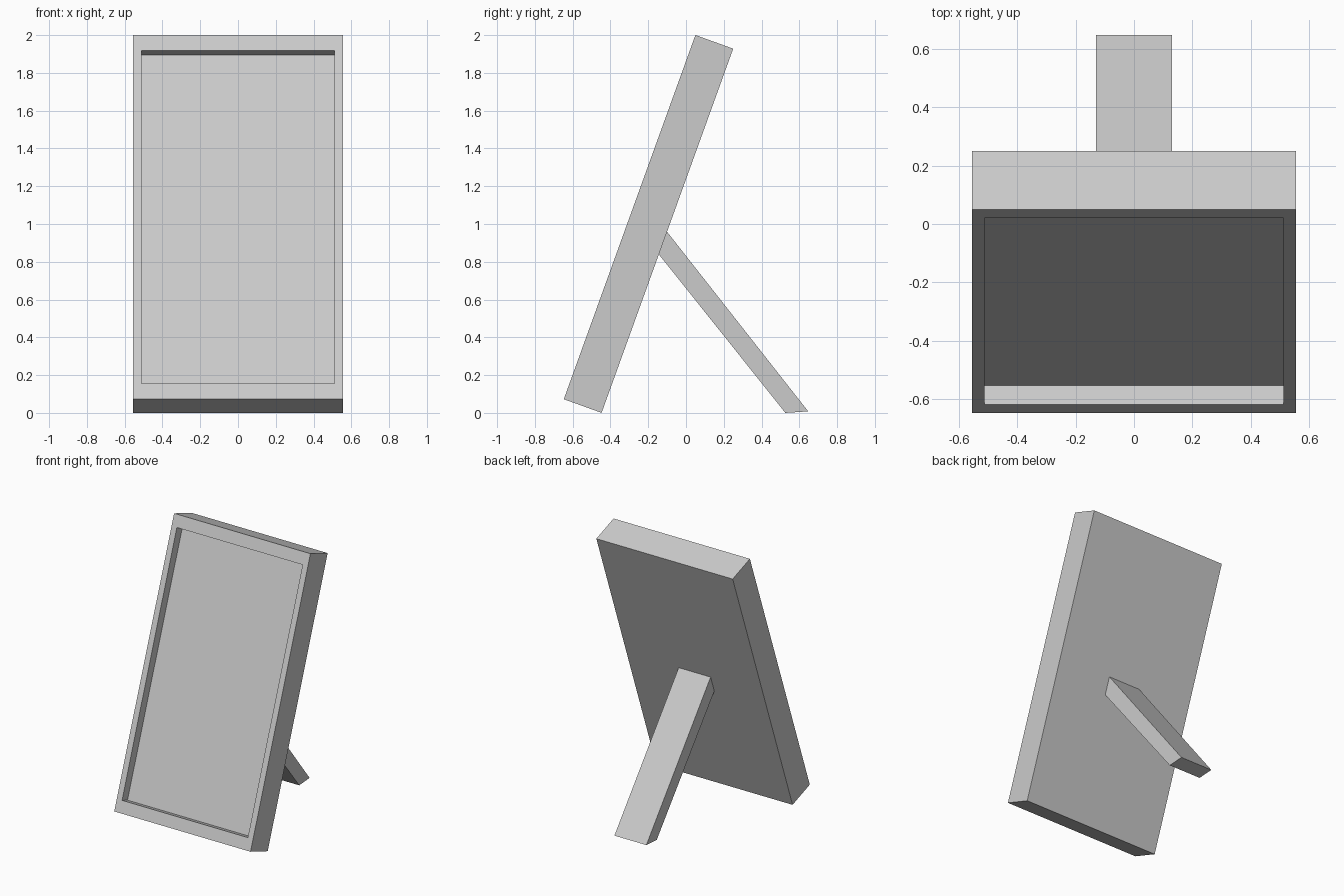
import bpy, bmesh, math
from mathutils import Vector

if "Cube" in bpy.data.objects:
    bpy.data.objects.remove(bpy.data.objects["Cube"])


def make_object(name, bm):
    bmesh.ops.recalc_face_normals(bm, faces=bm.faces[:])
    mesh = bpy.data.meshes.new(name)
    bm.to_mesh(mesh)
    bm.free()
    obj = bpy.data.objects.new(name, mesh)
    bpy.context.collection.objects.link(obj)
    return obj


def prism(profile, half_width):
    """Extrude a closed (y, z) side profile across x."""
    bm = bmesh.new()
    face = bm.faces.new([bm.verts.new((-half_width, y, z)) for y, z in profile])
    ext = bmesh.ops.extrude_face_region(bm, geom=[face], use_keep_orig=True)
    moved = [g for g in ext["geom"] if isinstance(g, bmesh.types.BMVert)]
    bmesh.ops.translate(bm, verts=moved, vec=(2 * half_width, 0, 0))
    bmesh.ops.recalc_face_normals(bm, faces=bm.faces[:])
    return bm


# Leaning frame slab with a recessed picture panel
HALF_W, LENGTH, THICK = 0.555, 2.05, 0.2128
SIDE_RIM, END_RIM, DEPTH = 0.043, 0.087, 0.068
tilt = math.radians(19.87)
up = Vector((0, math.sin(tilt), math.cos(tilt)))
back = Vector((0, math.cos(tilt), -math.sin(tilt)))
base = Vector((0, -0.647, 0.0725))          # lower front edge

corners = [base, base + back * THICK, base + back * THICK + up * LENGTH, base + up * LENGTH]
bm = prism([(c.y, c.z) for c in corners], HALF_W)
front = min(bm.faces, key=lambda f: f.normal.dot(back))
bmesh.ops.inset_individual(bm, faces=[front], thickness=0.04)
middle = base + up * LENGTH / 2
for v in front.verts:
    sx = math.copysign(1, v.co.x)
    su = math.copysign(1, (v.co - middle).dot(up))
    v.co = middle + up * su * (LENGTH / 2 - END_RIM)
    v.co.x = sx * (HALF_W - SIDE_RIM)
panel = bmesh.ops.extrude_discrete_faces(bm, faces=[front])["faces"][0]
bmesh.ops.translate(bm, verts=panel.verts[:], vec=back * DEPTH)
make_object("picture_frame", bm)

# Rear support leg, cut to meet the back of the frame
leg_profile = [(-0.106, 0.966), (0.647, 0.008), (0.526, 0.0), (-0.15, 0.847)]
make_object("support_leg", prism(leg_profile, 0.13))
